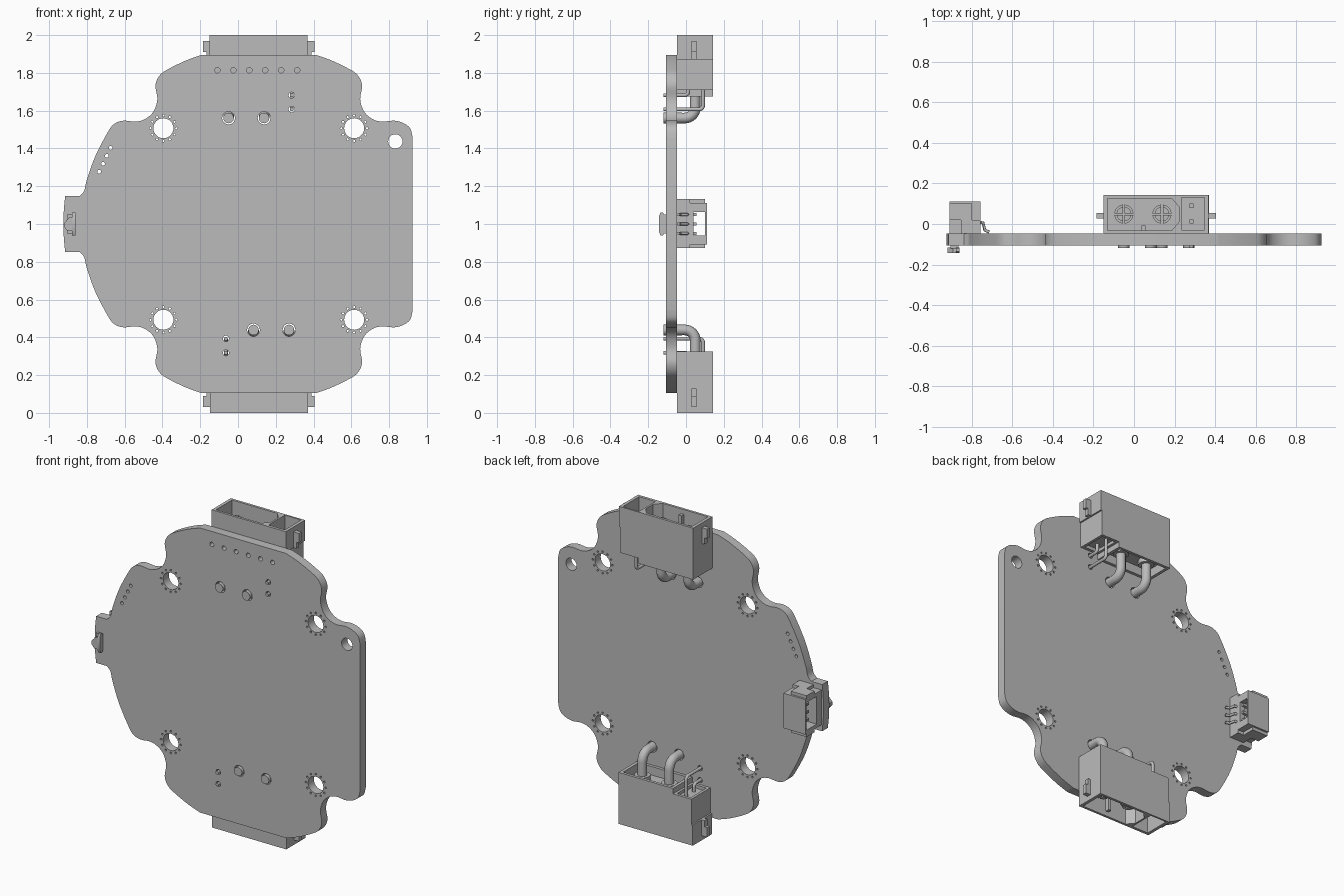
import bpy, bmesh, math
from mathutils import Matrix

if "Cube" in bpy.data.objects:
    bpy.data.objects.remove(bpy.data.objects["Cube"])

grey = bpy.data.materials.new("plain_grey")
grey.diffuse_color = (0.5, 0.5, 0.5, 1)
grey.use_nodes = True
grey.node_tree.nodes["Principled BSDF"].inputs["Base Color"].default_value = grey.diffuse_color
ROT = {'x': (math.pi/2, 0, math.pi/2), 'y': (math.pi/2, 0, 0), 'z': (0, 0, 0)}


def finish(name, curve, loc=(0, 0, 0), rot=(0, 0, 0)):
    """Turn a curve into a clean mesh object."""
    tmp = bpy.data.objects.new("tmp", curve)
    bpy.context.collection.objects.link(tmp)
    dg = bpy.context.evaluated_depsgraph_get()
    mesh = bpy.data.meshes.new_from_object(tmp.evaluated_get(dg))
    bpy.data.objects.remove(tmp)
    bm = bmesh.new()
    bm.from_mesh(mesh)
    bmesh.ops.remove_doubles(bm, verts=bm.verts, dist=1e-5)
    bmesh.ops.recalc_face_normals(bm, faces=bm.faces)
    bm.to_mesh(mesh)
    bm.free()
    mesh.materials.clear()
    mesh.materials.append(grey)
    ob = bpy.data.objects.new(name, mesh)
    ob.location, ob.rotation_euler = loc, rot
    bpy.context.collection.objects.link(ob)
    bpy.ops.object.select_all(action='DESELECT')
    ob.select_set(True)
    bpy.context.view_layer.objects.active = ob
    bpy.ops.object.shade_smooth_by_angle(angle=math.radians(32))
    return ob


def add_loop(curve, pts, cyclic=True):
    s = curve.splines.new('POLY')
    s.points.add(len(pts) - 1)
    for p, q in zip(s.points, pts):
        p.co = (*q, 0, 1) if len(q) == 2 else (*q, 1)
    s.use_cyclic_u = cyclic


def plate(name, loops, lo, hi, axis='z'):
    """Extrude nested outlines along an axis; inner loops become holes."""
    c = bpy.data.curves.new(name, 'CURVE')
    c.dimensions, c.fill_mode = '2D', 'BOTH'
    c.extrude = (hi - lo) / 2
    for l in loops:
        add_loop(c, l)
    loc = [0, 0, 0]
    loc['xyz'.index(axis)] = (lo + hi) / 2
    return finish(name, c, loc, ROT[axis])


def wire(name, pts, r):
    c = bpy.data.curves.new(name, 'CURVE')
    c.dimensions, c.bevel_depth, c.bevel_resolution = '3D', r, 4
    c.use_fill_caps = True
    add_loop(c, pts, False)
    return finish(name, c)


def rect(x0, x1, y0, y1):
    return [(x0, y0), (x1, y0), (x1, y1), (x0, y1)]


def box(name, x, y, z):
    return plate(name, [rect(*x, *y)], *z)


def circle(x, y, r, n=24):
    return [(x + r*math.cos(2*math.pi*i/n), y + r*math.sin(2*math.pi*i/n)) for i in range(n)]


def smooth(p, n=5):
    """Catmull-Rom curve through the points."""
    q = [p[0]] + p + [p[-1]]
    out = []
    for a, b, c, d in zip(q, q[1:], q[2:], q[3:]):
        for i in range(n):
            t = i / n
            out.append(tuple(0.5*(2*b[k] + (c[k]-a[k])*t + (2*a[k]-5*b[k]+4*c[k]-d[k])*t*t
                       + (3*b[k]-a[k]-3*c[k]+d[k])*t**3) for k in (0, 1)))
    return out + [p[-1]]


# --- circuit board: upper half outline mirrored about z = 1
CX = 0.11
notch = [(-.19, 1.896), (-.27, 1.868), (-.36, 1.825), (-.412, 1.79), (-.437, 1.735), (-.427, 1.66),
         (-.448, 1.595), (-.49, 1.557), (-.54, 1.542), (-.607, 1.547)]
left = smooth(notch + [(-.655, 1.53), (-.69, 1.485), (-.755, 1.36), (-.80, 1.235), (-.815, 1.175), (-.84, 1.147)])
left += [(-.915, 1.147), (-.922, 1.08)]
right = smooth([(2*CX - x, z) for x, z in notch] + [(.878, 1.533), (.912, 1.505), (.925, 1.455)])
upper = right[::-1] + left
outline = upper + [(-.925, 1.0)] + [(x, 2 - z) for x, z in upper[::-1]]

big_pins = [(-.05, 1.561), (.138, 1.561)]
small_pins = [(.284, 1.682, .012), (.284, 1.607, .09)]      # x, z of hole, y in housing
holes = [circle(.833, 1.437, .038)]
for x in (-.395, .615):                                     # mounting holes with via rings
    for z in (1.507, .493):
        holes.append(circle(x, z, .053, 32))
        holes += [circle(x + .068*math.cos(a*math.pi/6), z + .068*math.sin(a*math.pi/6), .006, 8)
                  for a in range(12)]
holes += [circle(-.109 + .0845*i, 1.814, .014, 16) for i in range(6)]
holes += [circle(-.674 - .0203*i, 1.403 - .042*i, .010, 12) for i in range(4)]
for x, z, r in [(*p, .034) for p in big_pins] + [(p[0], p[1], .016) for p in small_pins]:
    holes += [circle(x, z, r, 20), circle(2*CX - x, 2 - z, r, 20)]
plate("circuit_board", [outline] + holes, -.105, -.048, 'y')

# --- power connector at the top edge
Y0, Y1, PY = -.048, .143, .049
parts = []
power_cavity = [(-.13, -.033), (.185, -.033), (.222, .01), (.222, .085), (.185, .127), (-.13, .127)]
signal_cavity = rect(.234, .347, -.03, .132)
parts.append(plate("housing_shell", [rect(-.15, .367, Y0, Y1), power_cavity, signal_cavity], 1.87, 2.0))
parts.append(plate("housing_lower_shell", [rect(-.15, .357, Y0, Y1), power_cavity, signal_cavity], 1.77, 1.87))
parts.append(box("housing_floor", (-.15, .357), (Y0, Y1), (1.73, 1.77)))
parts.append(plate("housing_power_rim", [rect(-.15, .23, Y0, Y1), rect(-.13, .21, -.03, .125)], 1.676, 1.73))
parts.append(plate("housing_signal_rim", [rect(.23, .357, Y0, Y1), rect(.245, .34, -.03, .125)], 1.71, 1.73))
parts.append(box("key_rib", (.037, .057), (-.035, -.008), (1.77, 1.97)))
for s in (-1, 1):                                           # side latches
    for d, z in ((.295, (1.91, 1.97)), (.278, (1.87, 1.91))):
        xs = sorted((CX + s*.24, CX + s*d))
        parts.append(box("side_latch", xs, (.028, .055), z))


def bent(x, z_hole, y, z_top, r):
    arc = [(x, y - r + r*math.sin(a*math.pi/16), z_hole + r - r*math.cos(a*math.pi/16)) for a in range(9)]
    return [(x, -.118, z_hole)] + arc + [(x, y, z_top)]


def sectors(x, y, r, gap):
    out = []
    for q in range(4):
        c, s = math.cos(q*math.pi/2), math.sin(q*math.pi/2)
        pts = [(gap, gap)]
        a0 = math.asin(gap / r)
        for i in range(9):
            a = a0 + (math.pi/2 - 2*a0)*i/8
            pts.append((r*math.cos(a), r*math.sin(a)))
        out.append([(x + c*u - s*v, y + s*u + c*v) for u, v in pts])
    return out


for x, z in big_pins:
    parts.append(wire("power_pin", bent(x, z, PY, 1.75, .055), .028))
    parts.append(plate("pin_collar", [circle(x, PY, .046)], 1.70, 1.74))
    parts.append(plate("split_contact", sectors(x, PY, .047, .004), 1.77, 1.92))
    parts.append(plate("split_contact_tip", sectors(x, PY, .036, .004), 1.92, 1.94))
for x, z, y in small_pins:
    parts.append(wire("signal_pin", bent(x, z, y, 1.75, .02), .010))
    parts.append(box("signal_contact", (x - .01, x + .01), (y - .01, y + .01), (1.77, 1.94)))

# --- bottom connector: the same one turned half round
turn = Matrix.Translation((CX, 0, 1)) @ Matrix.Rotation(math.pi, 4, 'Y') @ Matrix.Translation((-CX, 0, -1))
bpy.context.view_layer.update()
for ob in parts:
    dup = ob.copy()
    dup.name = "bottom_" + ob.name
    bpy.context.collection.objects.link(dup)
    dup.matrix_world = turn @ ob.matrix_world
    ob.name = "top_" + ob.name

# --- small data socket on the left tab
plate("socket_shell", [rect(-.048, .112, .892, 1.112), rect(.0, .102, .915, 1.089)], -.91, -.79, 'x')
plate("socket_back", [rect(-.048, .112, .892, 1.112), rect(.04, .10, .938, 1.064)], -.79, -.757, 'x')
for z in ((.872, .892), (1.112, 1.132)):
    box("socket_flange", (-.91, -.80), (.02, .10), z)
    box("socket_foot", (-.855, -.757), (-.048, .02), z)
for z in (.95, 1.0, 1.05):
    box("socket_contact", (-.88, -.77), (.035, .055), (z - .008, z + .008))
    wire("socket_lead", [(-.77, .01, z), (-.745, .005, z), (-.737, -.03, z), (-.715, -.04, z)], .008)

# --- push button on the front of the left tab
plate("button_neck", [rect(-.905, -.867, .95, 1.05)], -.12, -.10, 'y')
plate("button_bar", [[(-.143, .957), (-.135, .94), (-.122, .94), (-.115, .95), (-.115, 1.05),
                      (-.122, 1.06), (-.135, 1.06), (-.143, 1.043)]], -.878, -.861, 'x')
plate("button_cap", [[(-.878, .962), (-.902, .962), (-.92, .985), (-.92, 1.005), (-.893, 1.035),
                      (-.878, 1.035)]], -.143, -.115, 'y')
